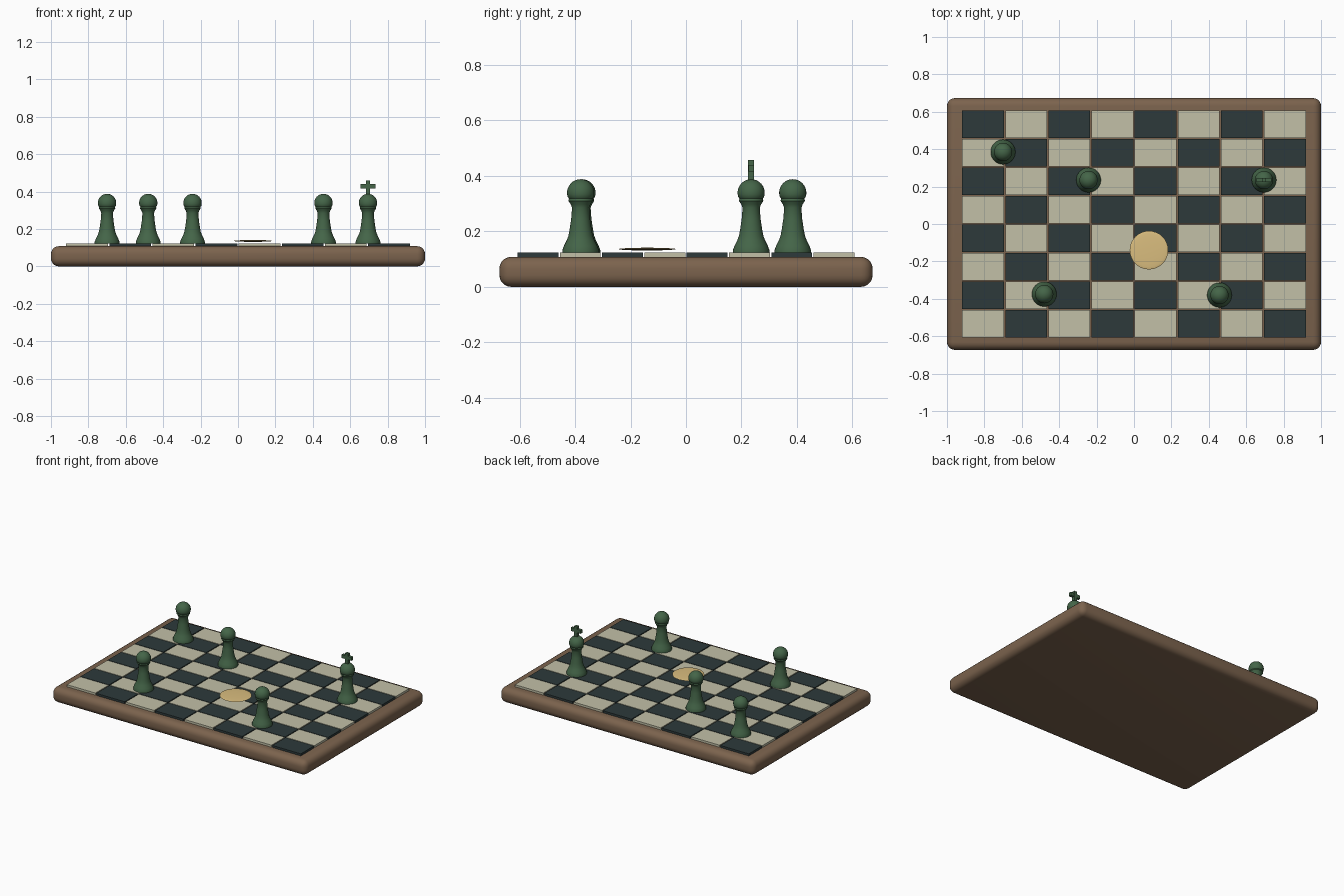
import bpy, bmesh, math
from mathutils import Matrix, Vector

if "Cube" in bpy.data.objects:
    bpy.data.objects.remove(bpy.data.objects["Cube"])


def material(name, rgb):
    m = bpy.data.materials.new(name)
    m.diffuse_color = (*rgb, 1)
    m.use_nodes = True
    m.node_tree.nodes["Principled BSDF"].inputs["Base Color"].default_value = m.diffuse_color
    return m


WOOD = material("brown wood", (0.20, 0.125, 0.075))
LIGHT = material("cream tile", (0.54, 0.53, 0.39))
DARK = material("dark slate tile", (0.026, 0.042, 0.043))
GREEN = material("green piece", (0.058, 0.13, 0.065))
GOLD = material("pale gold", (0.70, 0.51, 0.21))


def finish(bm, name, mat, smooth=None):
    bmesh.ops.recalc_face_normals(bm, faces=bm.faces)
    mesh = bpy.data.meshes.new(name)
    bm.to_mesh(mesh)
    bm.free()
    mesh.materials.append(mat)
    ob = bpy.data.objects.new(name, mesh)
    bpy.context.collection.objects.link(ob)
    if smooth:
        bpy.ops.object.select_all(action='DESELECT')
        bpy.context.view_layer.objects.active = ob
        ob.select_set(True)
        bpy.ops.object.shade_smooth_by_angle(angle=math.radians(smooth))
    return ob


def add_box(bm, centre, size):
    bmesh.ops.create_cube(bm, size=1, matrix=Matrix.Translation(centre)
                          @ Matrix.Diagonal((*size, 1)))


# Rounded wooden board
bm = bmesh.new()
add_box(bm, (0, 0, 0.054), (2, 1.346, 0.108))
bmesh.ops.bevel(bm, geom=bm.edges[:], offset=0.042, segments=5,
                profile=0.5, affect='EDGES')
finish(bm, "board", WOOD, 40)

# Eight by eight grid of thin raised tiles
TW, TD = 0.2306, 0.1525
for name, mat, parity in (("light_tiles", LIGHT, 0), ("dark_tiles", DARK, 1)):
    bm = bmesh.new()
    for r in range(8):
        for c in range(8):
            if (r + c) % 2 == parity:
                add_box(bm, ((c - 3.5) * TW, (r - 3.5) * TD, 0.113),
                        (TW - 0.007, TD - 0.005, 0.02))
    finish(bm, name, mat)

# Turned profile: flared foot, tapered stem, collar, round head
PROFILE = [(0, 0.122), (0.066, 0.122), (0.066, 0.132), (0.060, 0.148),
           (0.050, 0.168), (0.044, 0.184), (0.040, 0.205), (0.034, 0.245),
           (0.031, 0.285), (0.036, 0.298), (0.044, 0.310), (0.042, 0.318)]
HEAD_Z, HEAD_R = 0.339, 0.049
PROFILE += [(HEAD_R * math.cos(a), HEAD_Z + HEAD_R * math.sin(a))
            for a in (math.radians(d) for d in range(-18, 91, 12))]


def piece(name, x, y, cross=False):
    bm = bmesh.new()
    verts = [bm.verts.new((px, 0, z)) for px, z in PROFILE]
    edges = [bm.edges.new(p) for p in zip(verts, verts[1:])]
    bmesh.ops.spin(bm, geom=verts + edges, cent=(0, 0, 0), axis=(0, 0, 1),
                   angle=math.tau, steps=32, use_duplicate=False)
    bmesh.ops.remove_doubles(bm, verts=bm.verts[:], dist=0.0005)
    if cross:
        add_box(bm, (0, 0, 0.418), (0.022, 0.022, 0.08))
        add_box(bm, (0, 0, 0.428), (0.078, 0.020, 0.024))
    bmesh.ops.translate(bm, verts=bm.verts[:], vec=Vector((x, y, 0)))
    finish(bm, name, GREEN, 35)


# Four pawns and one king
for i, (x, y) in enumerate([(-0.70, 0.385), (-0.243, 0.235),
                            (-0.48, -0.375), (0.457, -0.38)]):
    piece(f"pawn_{i + 1}", x, y)
piece("king", 0.695, 0.235, cross=True)

# Thin gold disc hovering just over the tiles
bm = bmesh.new()
bmesh.ops.create_uvsphere(bm, u_segments=32, v_segments=12, radius=1,
                          matrix=Matrix.Translation((0.08, -0.14, 0.136))
                          @ Matrix.Diagonal((0.103, 0.103, 0.005, 1)))
finish(bm, "gold_disc", GOLD, 40)
